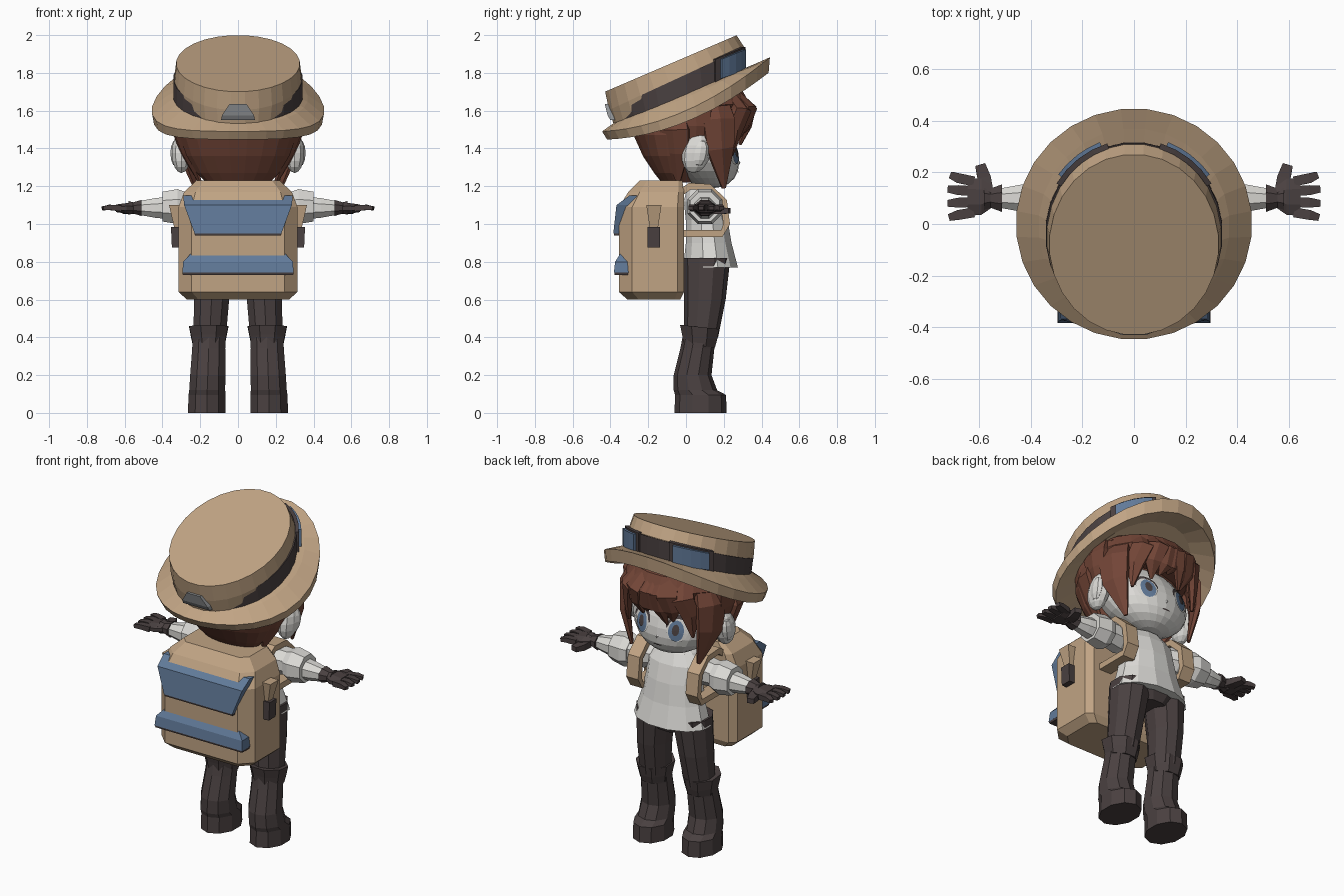
import bpy, bmesh, math
from mathutils import Vector as V

if "Cube" in bpy.data.objects:
    bpy.data.objects.remove(bpy.data.objects["Cube"])

def mat(name, r, g, b):
    m = bpy.data.materials.new(name)
    m.diffuse_color = (r, g, b, 1)
    m.use_nodes = True
    m.node_tree.nodes["Principled BSDF"].inputs["Base Color"].default_value = m.diffuse_color
    return m

TAN = mat("tan canvas", .53, .37, .23)
DARK = mat("dark brown leather", .068, .052, .052)
BLUE = mat("slate blue", .12, .195, .32)
HAIR = mat("auburn hair", .17, .06, .038)
PALE = mat("pale cloth and skin", .71, .70, .67)
GREY = mat("grey metal", .28, .29, .30)

def finish(name, bm, m, recalc=True):
    if recalc:
        bmesh.ops.recalc_face_normals(bm, faces=bm.faces[:])
    me = bpy.data.meshes.new(name)
    bm.to_mesh(me)
    bm.free()
    me.materials.append(m)
    ob = bpy.data.objects.new(name, me)
    bpy.context.collection.objects.link(ob)
    return ob

def loft(name, rings, m, caps=True, closed=True):
    bm = bmesh.new()
    vs = [[bm.verts.new(p) for p in r] for r in rings]
    n = len(vs[0])
    for a, b in zip(vs, vs[1:]):
        for i in range(n if closed else n - 1):
            j = (i + 1) % n
            bm.faces.new((a[i], a[j], b[j], b[i]))
    if caps:
        bm.faces.new(vs[0])
        bm.faces.new(vs[-1])
    return finish(name, bm, m)

def ring(z, cx, cy, rx, ry, n=12, a=0, b=0):
    """Horizontal ellipse, with height changing from back to front."""
    out = []
    for k in range(n):
        t = 2 * math.pi * (k + .5) / n
        s = math.sin(t)
        out.append(V((cx + rx * math.cos(t), cy + ry * s, z + a * s + b * s * s)))
    return out

def ring_x(x, y, z, ry, rz, n=8):
    return [V((x, y + ry * math.cos(t), z + rz * math.sin(t)))
            for t in (2 * math.pi * (k + .5) / n for k in range(n))]

def rect(z, hx, y0, y1, c=0):
    if not c:
        return [V(p) for p in ((-hx, y0, z), (hx, y0, z), (hx, y1, z), (-hx, y1, z))]
    p = ((-hx + c, y0), (hx - c, y0), (hx, y0 + c), (hx, y1 - c / 2),
         (hx - c / 2, y1), (-hx + c / 2, y1), (-hx, y1 - c / 2), (-hx, y0 + c))
    return [V((x, y, z)) for x, y in p]

def sweep(name, pts, side, ws, ts, m, n=4):
    """Flat section swept along a path; side gives the wide direction."""
    pts = [V(p) for p in pts]
    rings = []
    f = 1 / math.cos(math.pi / n)
    for i, p in enumerate(pts):
        tan = (pts[min(i + 1, len(pts) - 1)] - pts[max(i - 1, 0)]).normalized()
        sd = V(side(p)) if callable(side) else V(side)
        sd = (sd - tan * sd.dot(tan)).normalized()
        nr = tan.cross(sd)
        rings.append([p + sd * (ws[i] * f * math.cos(t)) + nr * (ts[i] * f * math.sin(t))
                      for t in (2 * math.pi * (k + .5) / n for k in range(n))])
    return loft(name, rings, m)

def ball(name, c, r, m, u=24, v=14, shear=0):
    bm = bmesh.new()
    bmesh.ops.create_uvsphere(bm, u_segments=u, v_segments=v, radius=1)
    for q in bm.verts:
        q.co = V((c[0] + r[0] * q.co.x, c[1] + r[1] * q.co.y - shear * r[2] * q.co.z, c[2] + r[2] * q.co.z))
    return finish(name, bm, m)

# Hat: tilted crown, dark band, wide drooping brim
N = 28
loft("hat_crown", [ring(1.66, 0, -.04, .32, .34, N, .15), ring(1.77, 0, -.05, .338, .36, N, .168),
                   ring(1.85, 0, -.08, .328, .35, N, .15)], TAN)
loft("hat_band", [ring(1.67, 0, -.03, .343, .347, N, .137), ring(1.772, 0, -.042, .343, .358, N, .165)], DARK)
loft("hat_brim", [ring(1.685, 0, -.03, .325, .33, N, .135), ring(1.665, 0, -.01, .37, .38, N, .16, .025),
                  ring(1.60, 0, 0, .457, .447, N, .1975, .0875), ring(1.545, 0, .01, .447, .43, N, .178, .08),
                  ring(1.63, 0, -.01, .32, .32, N, .15, .02)], TAN)

# Goggle lenses and frames wrapped round the front of the band
def arc(k, z, a, t0, t1):
    return [V((.343 * k * math.cos(t), -.035 + .352 * k * math.sin(t), z + a * math.sin(t)))
            for t in (math.radians(t0 + (t1 - t0) * i / 4) for i in range(5))]

for s in (-1, 1):
    for nm, k, zl, zh, t0, t1, m in (("goggle_frame", 1.03, 1.675, 1.79, 32, 73, DARK),
                                     ("goggle_lens", 1.07, 1.69, 1.78, 37, 69, BLUE)):
        lo, hi = arc(k, zl, .135, t0, t1), arc(k, zh, .155, t0, t1)
        li, h2 = arc(.97, zl, .135, t0, t1), arc(.97, zh, .155, t0, t1)
        rows = [[V((p.x * s, p.y, p.z)) for p in q] for q in zip(lo, hi, h2, li)]
        loft(nm, rows, m)
# Buckle at the back of the band
loft("hat_buckle", [rect(1.55, .09, -.40, -.33), rect(1.575, .085, -.415, -.33),
                    rect(1.635, .045, -.43, -.36)], GREY)

# Head, ears, neck
ball("head", (0, .04, 1.43), (.28, .22, .24), PALE, shear=.42)
for s in (-1, 1):
    ball("ear", (s * .30, .055, 1.375), (.053, .075, .105), PALE, 10, 8, -.15)
    ball("inner_ear", (s * .33, .075, 1.375), (.028, .045, .07), PALE, 8, 6, -.15)
loft("neck", [ring(1.1, 0, .07, .055, .05, 8), ring(1.26, 0, .08, .05, .05, 8)], PALE)
ball("nose", (0, .272, 1.325), (.014, .016, .012), PALE, 6, 4)

# Painted face details as thin plates following the head
def face_plate(name, cx, cz, rx, rz, off, m, lo=0, hi=360):
    def pt(x, z):
        d = 1 - ((z - 1.43) / .24) ** 2 - (x / .28) ** 2
        return V((x, .04 + .22 * math.sqrt(max(d, 0)) + .42 * (1.43 - z) + off, z))
    bm = bmesh.new()
    c = bm.verts.new(pt(cx, cz))
    vs = [bm.verts.new(pt(cx + rx * math.sin(t), cz + rz * math.cos(t)))
          for t in (math.radians(lo + (hi - lo) * k / 14) for k in range(15))]
    for a, b in zip(vs, vs[1:]):
        bm.faces.new((c, a, b))
    finish(name, bm, m, False)

for s in (-1, 1):
    face_plate("eye_lash", s * .122, 1.395, .068, .07, .003, DARK, -95, 95)
    face_plate("eye_white", s * .12, 1.38, .058, .066, .005, PALE)
    face_plate("iris", s * .115, 1.378, .043, .06, .008, BLUE)
    face_plate("pupil", s * .115, 1.385, .02, .032, .011, DARK)
face_plate("mouth", 0, 1.275, .028, .004, .004, DARK)

# Hair: back bowl, cap under the hat, then strands
loft("hair_back", [ring(1.68, 0, .0, .31, .30, 20), ring(1.58, 0, -.05, .325, .245, 20),
                   ring(1.47, 0, -.075, .315, .205, 20), ring(1.36, 0, -.075, .275, .155, 20),
                   ring(1.27, 0, -.065, .22, .105, 20), ring(1.22, 0, -.05, .17, .08, 20)], HAIR)
loft("hair_cap", [ring(1.54, 0, .02, .29, .26, 20, .03), ring(1.62, 0, .03, .32, .31, 20, .02),
                  ring(1.69, 0, .03, .29, .27, 20, .02), ring(1.73, 0, .03, .2, .18, 20)], HAIR)
def around(p):
    return (-(p.y - .05), p.x, 0)
def lock(name, pts, w, d):
    sweep(name, pts, around, [w * k for k in (.7, 1, .85, .12)], [d * k for k in (.8, 1, .8, .3)], HAIR, 6)

for x, zt in ((-.05, 1.42), (.04, 1.47), (0, 1.50)):
    lock("fringe_strand", [(x * .7, .25, 1.70), (x, .345, 1.61), (x * 1.2, .325, 1.52), (x * 1.5, .285, zt)], .05, .026)
for s in (-1, 1):
    lock("fringe_strand", [(s * .08, .25, 1.70), (s * .11, .34, 1.61), (s * .125, .31, 1.53), (s * .10, .265, 1.44)], .058, .028)
    lock("fringe_side", [(s * .14, .22, 1.70), (s * .185, .295, 1.6), (s * .21, .255, 1.5), (s * .215, .24, 1.36)], .06, .03)
    lock("side_lock", [(s * .22, .14, 1.70), (s * .285, .17, 1.55), (s * .285, .18, 1.40), (s * .225, .20, 1.19)], .09, .03)
    lock("temple_tuft", [(s * .27, .04, 1.70), (s * .315, .05, 1.6), (s * .315, .055, 1.52), (s * .30, .05, 1.42)], .085, .03)
    lock("nape_tuft", [(s * .28, -.06, 1.6), (s * .31, -.06, 1.5), (s * .27, -.05, 1.38), (s * .2, -.04, 1.22)], .08, .03)

# Shirt with flared hem and small collar
loft("shirt", [ring(.77, 0, .13, .24, .15, 12), ring(.90, 0, .12, .2, .125, 12), ring(1.02, 0, .11, .175, .115, 12),
               ring(1.12, 0, .09, .18, .105, 12), ring(1.18, 0, .08, .12, .08, 12), ring(1.2, 0, .075, .06, .055, 12)], PALE)
loft("collar", [ring(1.15, 0, .085, .12, .105, 8, -.02), ring(1.205, 0, .075, .065, .06, 8)], PALE)
loft("trouser_seat", [ring(.72, 0, .11, .12, .1), ring(.79, 0, .11, .22, .13), ring(.86, 0, .11, .19, .11)], DARK)

for s in (-1, 1):
    # Legs, boots, knee cuffs
    loft("trouser_leg", [ring(z, s * x, y, rx, ry, 10) for z, x, y, rx, ry in (
        (.82, .12, .11, .115, .125), (.6, .14, .10, .098, .11), (.40, .15, .08, .09, .09))], DARK)
    loft("boot", [ring(z, s * x, y, rx, ry, 10) for z, x, y, rx, ry in (
        (.42, .152, .075, .092, .09), (.34, .155, .06, .092, .09), (.2, .16, .035, .098, .1),
        (.12, .163, .05, .1, .115), (.095, .164, .077, .103, .135), (0, .165, .077, .105, .138))], DARK)
    loft("knee_cuff", [ring(z, s * .155, y, r, r, 8, a) for z, y, r, a in (
        (.355, .07, .09, -.01), (.40, .072, .1, -.015), (.455, .072, .112, -.012))], DARK)
    # Sleeves and arms
    loft("sleeve", [ring_x(s * x, y, 1.1, r, r) for x, y, r in (
        (.12, .08, .06), (.2, .09, .085), (.29, .1, .075))], PALE)
    loft("sleeve_cuff", [ring_x(s * x, .1, 1.092, r, r) for x, r in ((.28, .085), (.32, .1), (.40, .085))], PALE)
    loft("forearm", [ring_x(s * x, .1, 1.085, r, r) for x, r in ((.36, .065), (.44, .056), (.54, .036))], PALE)
    # Gloves with four fingers and a thumb
    loft("glove_cuff", [ring_x(s * x, .1, 1.085, r, r * .8) for x, r in ((.51, .058), (.555, .04), (.58, .05))], DARK)
    loft("palm", [ring_x(s * x, .105, 1.083, ry, rz) for x, ry, rz in (
        (.55, .045, .028), (.59, .075, .03), (.645, .08, .022))], DARK)
    for y0, y1, x1 in ((.165, .19, .71), (.127, .135, .72), (.085, .08, .72), (.045, .025, .715)):
        sweep("finger", [(s * .62, y0, 1.083), (s * .68, (y0 + y1) / 2, 1.088), (s * x1, y1, 1.083)],
              (0, 1, 0), [.019, .019, .013], [.016, .014, .01], DARK)
    sweep("thumb", [(s * .575, .13, 1.075), (s * .58, .18, 1.07), (s * .595, .23, 1.07)],
          (1, 0, 0), [.03, .026, .02], [.02, .018, .014], DARK)
    # Shoulder straps and side pockets of the pack
    sweep("shoulder_strap", [(s * .2, y, z) for y, z in (
        (-.05, 1.15), (.02, 1.2), (.12, 1.195), (.2, 1.12), (.215, 1.0), (.19, .95), (-.05, .95))],
          (1, 0, 0), [.04] * 7, [.018] * 7, TAN)
    for nm, z0, z1, w0, w1, d0, d1, m in (("side_tab", .97, 1.1, .02, .04, .335, .365, TAN),
                                          ("side_pouch", .875, .985, .033, .033, .35, .355, DARK)):
        loft(nm, [[V((s * x, -.17 + y, z)) for x, y in ((.30, -w), (d, -w), (d, w), (.30, w))]
                  for z, w, d in ((z0, w0, d0), (z1, w1, d1))], m)

# Backpack body and blue flaps with dark trim below
loft("backpack", [rect(.60, .27, -.31, -.03, .06), rect(.64, .315, -.355, -.01, .07), rect(1.09, .315, -.355, -.01, .07),
                  rect(1.17, .285, -.305, -.01, .06), rect(1.23, .22, -.245, -.02, .04)], TAN)
loft("upper_flap", [rect(.95, .23, -.385, -.3), rect(1.1, .285, -.368, -.28), rect(1.15, .29, -.30, -.26)], BLUE)
loft("upper_flap_trim", [rect(.938, .228, -.38, -.3), rect(.951, .23, -.382, -.3)], DARK)
loft("lower_flap", [rect(.742, .295, -.382, -.3), rect(.80, .29, -.375, -.3), rect(.865, .23, -.335, -.3)], BLUE)
loft("lower_flap_trim", [rect(.73, .292, -.378, -.3), rect(.743, .295, -.38, -.3)], DARK)
